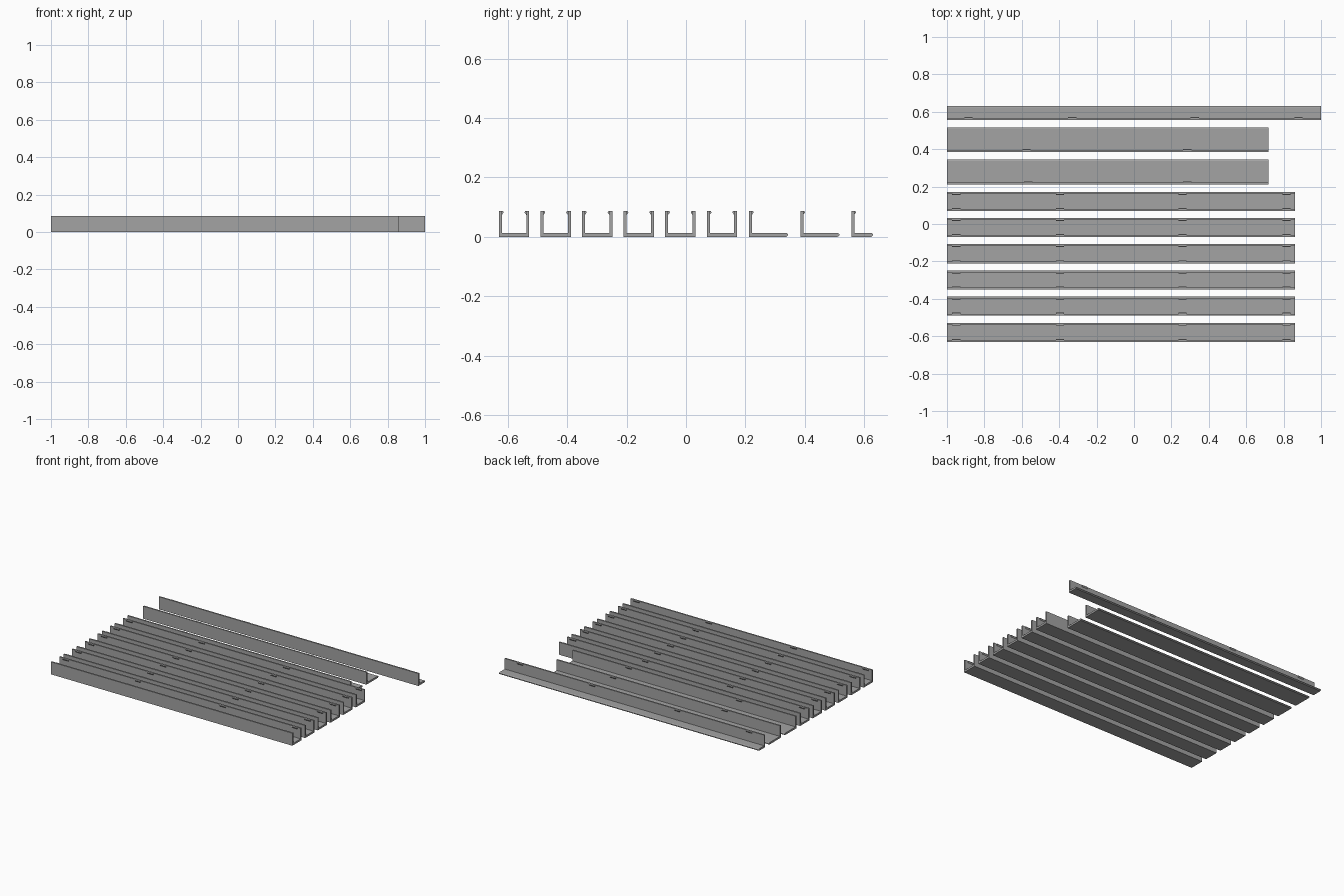
import bpy
import bmesh

cube = bpy.data.objects.get("Cube")
if cube:
    bpy.data.objects.remove(cube, do_unlink=True)

grey = bpy.data.materials.new("matte grey")
grey.use_nodes = True
colour = (0.37, 0.37, 0.37, 1)
grey.diffuse_color = colour
grey.node_tree.nodes["Principled BSDF"].inputs["Base Color"].default_value = colour

HEIGHT, BASE, WALL = 0.087, 0.013, 0.010
LIP = 0.006
LEFT_END = -1.0


def extrude_profile(bm, points, x0, x1):
    """Closed (y, z) profile swept along x."""
    ring = [bm.verts.new((x0, y, z)) for y, z in points]
    face = bm.faces.new(ring)
    swept = bmesh.ops.extrude_face_region(bm, geom=[face])["geom"]
    moved = [v for v in swept if isinstance(v, bmesh.types.BMVert)]
    bmesh.ops.translate(bm, verts=moved, vec=(x1 - x0, 0, 0))


def add_clip(bm, y, side, x):
    """Small snap tab on the inner side of a wall, near its top."""
    pts = [(y, HEIGHT - 0.001), (y + side * LIP * 0.6, HEIGHT - 0.001),
           (y + side * LIP, HEIGHT - 0.005), (y, HEIGHT - 0.013)]
    extrude_profile(bm, pts, x - 0.022, x + 0.022)


def make_part(name, profile, x1, clips, clip_xs):
    bm = bmesh.new()
    extrude_profile(bm, profile, LEFT_END, x1)
    for y, side in clips:
        for x in clip_xs:
            add_clip(bm, y, side, x)
    bmesh.ops.recalc_face_normals(bm, faces=bm.faces[:])
    mesh = bpy.data.meshes.new(name)
    bm.to_mesh(mesh)
    bm.free()
    mesh.materials.append(grey)
    obj = bpy.data.objects.new(name, mesh)
    bpy.context.scene.collection.objects.link(obj)


# U-shaped channels
for i in range(6):
    a = -0.63 + 0.14 * i
    b = a + 0.102
    channel = [(a, 0), (b, 0), (b, HEIGHT), (b - WALL, HEIGHT),
               (b - WALL, BASE), (a + WALL, BASE), (a + WALL, HEIGHT), (a, HEIGHT)]
    make_part(f"channel_{i + 1}", channel, 0.86,
              [(a + WALL, 1), (b - WALL, -1)], (-0.95, -0.395, 0.26, 0.815))

# L-shaped angles: one wall and a base with a bevelled free edge
angles = [("wide_angle_front", 0.212, 0.344, 0.72, (-0.565, 0.285)),
          ("wide_angle_rear", 0.385, 0.517, 0.72, (-0.575, 0.285)),
          ("narrow_angle", 0.557, 0.630, 1.0, (-0.885, -0.33, 0.325, 0.88))]
for name, a, b, x1, clip_xs in angles:
    angle = [(a, 0), (b - 0.006, 0), (b, 0.005), (b, 0.009), (b - 0.006, BASE),
             (a + WALL, BASE), (a + WALL, HEIGHT), (a, HEIGHT)]
    make_part(name, angle, x1, [(a + WALL, 1)], clip_xs)
